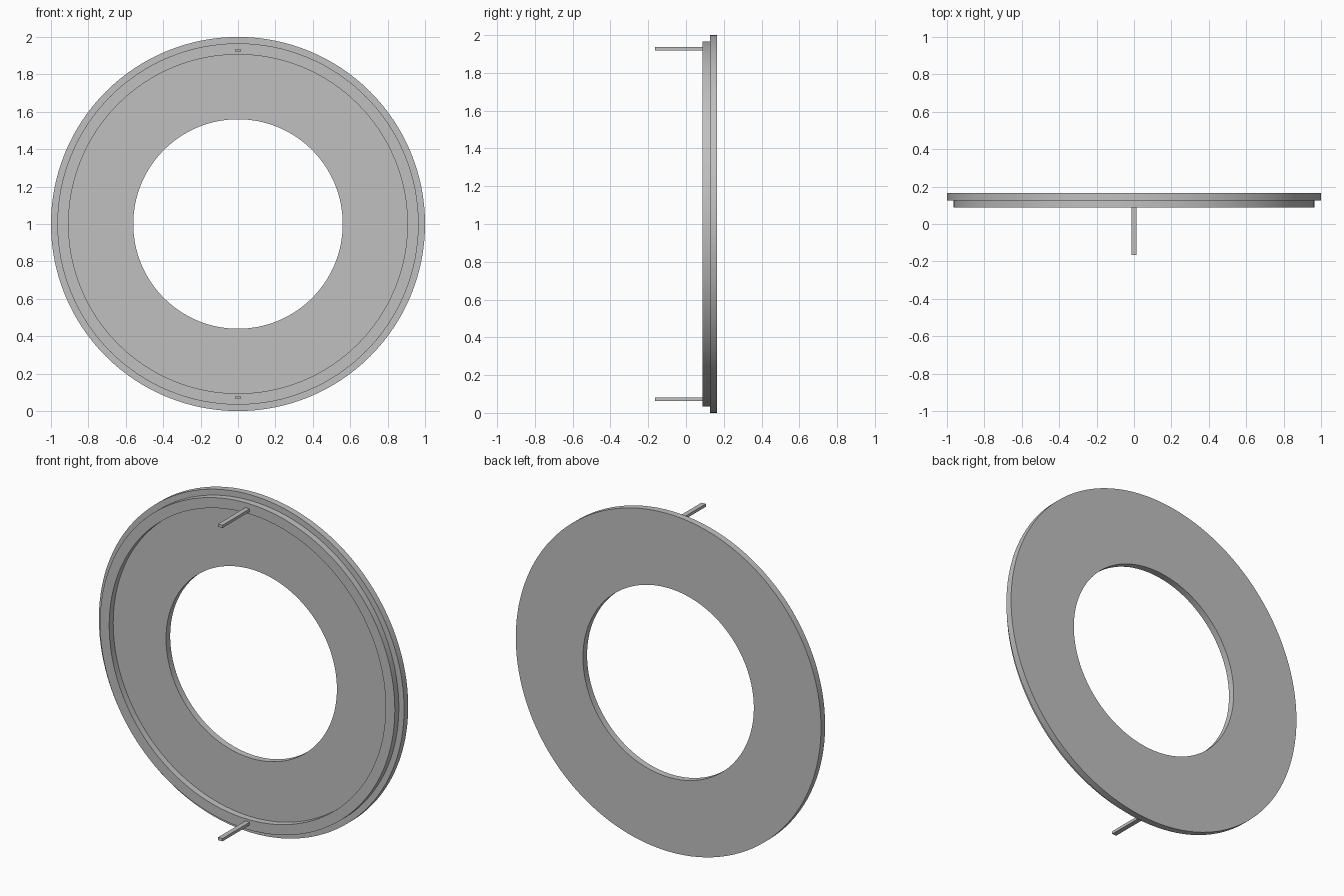
import bpy
import bmesh
import math
from mathutils import Matrix, Vector

SEGMENTS = 128
CENTRE_Z = 1.0

cube = bpy.data.objects.get("Cube")
if cube:
    bpy.data.objects.remove(cube, do_unlink=True)

grey = bpy.data.materials.new("plain grey")
grey.use_nodes = True
grey.diffuse_color = (0.53, 0.53, 0.53, 1)
grey.node_tree.nodes["Principled BSDF"].inputs["Base Color"].default_value = grey.diffuse_color


def add_object(name, bm):
    bmesh.ops.recalc_face_normals(bm, faces=bm.faces)
    mesh = bpy.data.meshes.new(name)
    bm.to_mesh(mesh)
    bm.free()
    mesh.materials.append(grey)
    obj = bpy.data.objects.new(name, mesh)
    bpy.context.collection.objects.link(obj)
    return obj


def lathe(name, profile):
    """Revolve a closed (radius, y) profile around the y axis."""
    bm = bmesh.new()
    verts = [bm.verts.new((0, y, r)) for r, y in profile]
    edges = [bm.edges.new((v, verts[i - 1])) for i, v in enumerate(verts)]
    bmesh.ops.spin(bm, geom=verts + edges, cent=(0, 0, 0), axis=(0, 1, 0),
                   angle=math.tau, steps=SEGMENTS, use_merge=True)
    bmesh.ops.remove_doubles(bm, verts=bm.verts, dist=0.0001)
    bmesh.ops.translate(bm, verts=bm.verts, vec=(0, 0, CENTRE_Z))
    obj = add_object(name, bm)
    bpy.ops.object.select_all(action='DESELECT')
    obj.select_set(True)
    bpy.context.view_layer.objects.active = obj
    bpy.ops.object.shade_smooth_by_angle(angle=math.radians(30))


# Flat washer with a raised lip on its front
lathe("flange_ring", [(0.56, 0.126), (0.56, 0.165), (1.0, 0.165), (1.0, 0.126),
                      (0.966, 0.126), (0.966, 0.088), (0.906, 0.088), (0.906, 0.126)])

# Prongs standing forward from the lip, top and bottom
for name, side in (("upper_prong", 1), ("lower_prong", -1)):
    bm = bmesh.new()
    place = Matrix.Translation(Vector((0, -0.037, CENTRE_Z + side * 0.928)))
    bmesh.ops.create_cube(bm, size=1, matrix=place @ Matrix.Diagonal((0.028, 0.256, 0.017, 1)))
    add_object(name, bm)
